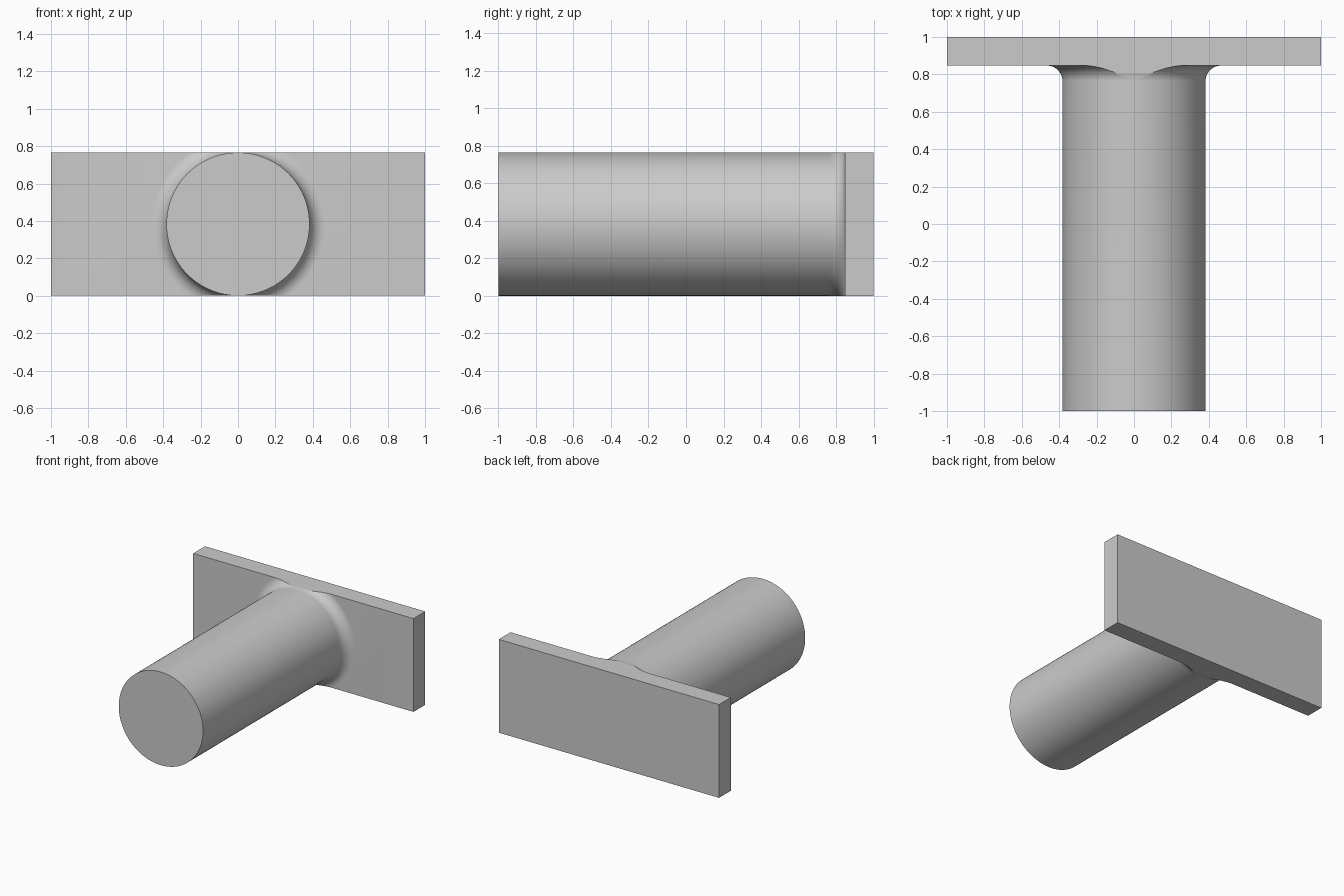
import bpy, bmesh, math
from mathutils import Vector

cube = bpy.data.objects.get("Cube")
if cube:
    bpy.data.objects.remove(cube, do_unlink=True)

HEIGHT = 0.766
MID = HEIGHT / 2
RADIUS = MID - 0.0005
PLATE_FRONT = 0.847
FILLET = 0.083
SEGMENTS = 128

grey = bpy.data.materials.new("plain grey")
grey.use_nodes = True
colour = (0.6, 0.6, 0.6, 1)
grey.diffuse_color = colour
grey.node_tree.nodes["Principled BSDF"].inputs["Base Color"].default_value = colour


def add_object(name, bm):
    bmesh.ops.recalc_face_normals(bm, faces=bm.faces)
    mesh = bpy.data.meshes.new(name)
    bm.to_mesh(mesh)
    bm.free()
    mesh.materials.append(grey)
    obj = bpy.data.objects.new(name, mesh)
    bpy.context.collection.objects.link(obj)
    return obj


# Shaft profile (radius, y): straight side, concave fillet, short root inside the plate
profile = [(RADIUS, -1)]
for i in range(17):
    a = math.pi / 2 * i / 16
    profile.append((RADIUS + FILLET * (1 - math.cos(a)),
                    PLATE_FRONT - FILLET + FILLET * math.sin(a)))
profile.append((RADIUS + FILLET, PLATE_FRONT + 0.05))

bm = bmesh.new()
rings = []
for r, y in profile:
    rings.append([bm.verts.new((r * math.cos(t), y, MID + r * math.sin(t)))
                  for t in (math.tau * k / SEGMENTS for k in range(SEGMENTS))])
for low, high in zip(rings, rings[1:]):
    for k in range(SEGMENTS):
        n = (k + 1) % SEGMENTS
        bm.faces.new((low[k], low[n], high[n], high[k]))
bm.faces.new(rings[0])
bm.faces.new(rings[-1])

# Trim the flare flush with the top and bottom of the plate
for z, direction in ((HEIGHT, 1), (0, -1)):
    cut = bmesh.ops.bisect_plane(
        bm, geom=bm.verts[:] + bm.edges[:] + bm.faces[:], dist=1e-6,
        plane_co=Vector((0, 0, z)), plane_no=Vector((0, 0, direction)), clear_outer=True)
    edges = [e for e in cut["geom_cut"] if isinstance(e, bmesh.types.BMEdge)]
    bmesh.ops.holes_fill(bm, edges=edges, sides=0)
shaft = add_object("shaft", bm)

# Back plate
bm = bmesh.new()
bmesh.ops.create_cube(bm, size=1)
depth = 1 - PLATE_FRONT
bmesh.ops.scale(bm, vec=(2, depth, HEIGHT), verts=bm.verts)
bmesh.ops.translate(bm, vec=(0, 1 - depth / 2, MID), verts=bm.verts)
plate = add_object("plate_and_shaft", bm)

# Join both into one solid
union = plate.modifiers.new("Union", "BOOLEAN")
union.operation = "UNION"
union.solver = "EXACT"
union.object = shaft
bpy.ops.object.select_all(action="DESELECT")
plate.select_set(True)
bpy.context.view_layer.objects.active = plate
bpy.ops.object.modifier_apply(modifier="Union")
bpy.data.objects.remove(shaft, do_unlink=True)
bpy.ops.object.shade_smooth_by_angle(angle=math.radians(30))
